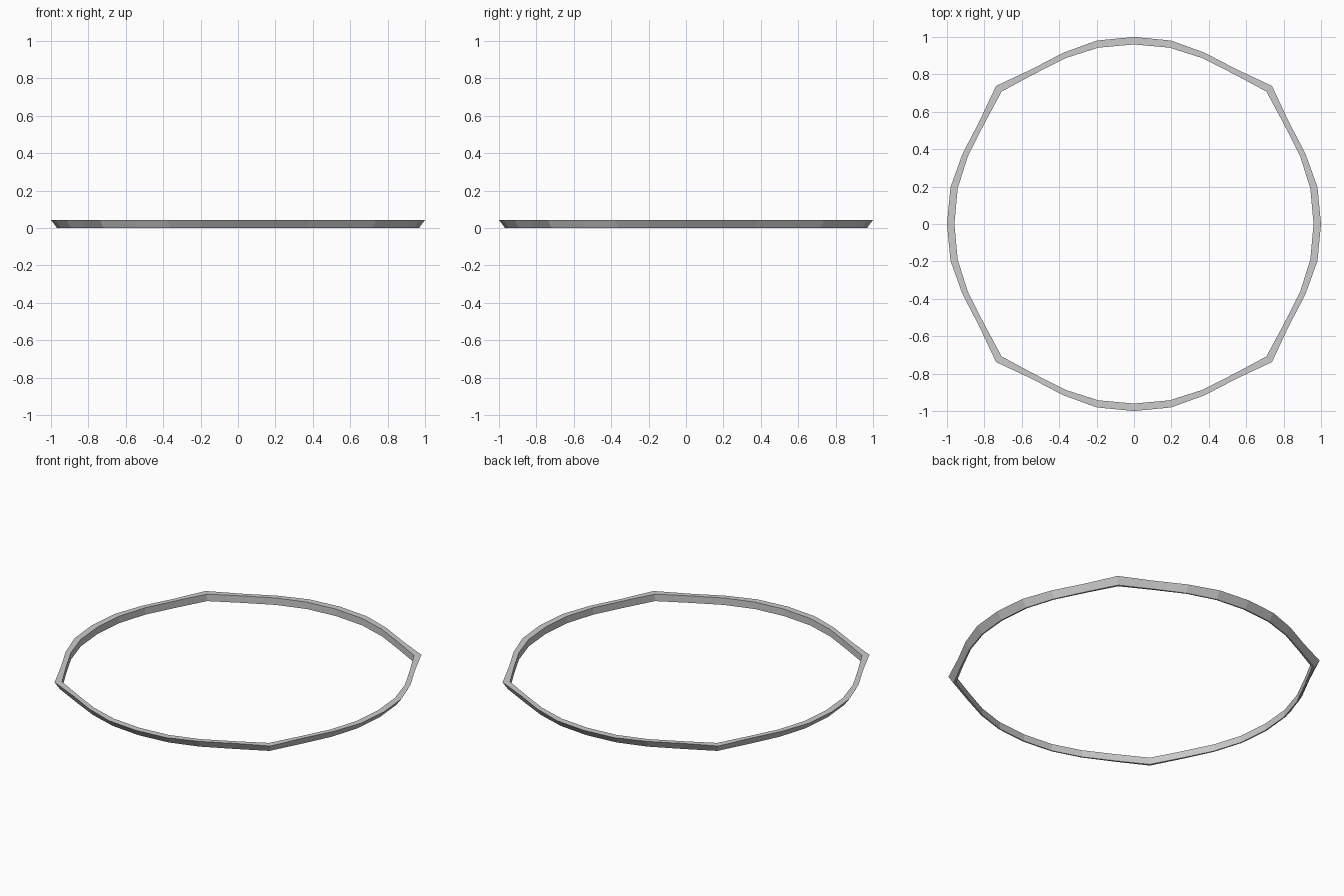
import bpy, bmesh

if "Cube" in bpy.data.objects:
    bpy.data.objects.remove(bpy.data.objects["Cube"])

# one eighth of each outline, from the middle of a side to the corner
OUTER_TOP = [(0, 1.0), (0.197, 0.981), (0.375, 0.917), (0.55, 0.826), (0.738, 0.738)]
OUTER_LOW = [(0, 0.968), (0.191, 0.950), (0.366, 0.895), (0.540, 0.810), (0.718, 0.718)]
INNER = [(0, 0.960), (0.189, 0.943), (0.363, 0.888), (0.535, 0.801), (0.708, 0.708)]
HEIGHT = 0.043


def full_loop(eighth):
    """Mirror the eighth about the diagonal, then turn it four times."""
    quarter = eighth + [(y, x) for x, y in reversed(eighth[1:-1])]
    points = []
    for _ in range(4):
        points += quarter
        quarter = [(y, -x) for x, y in quarter]
    return points


# cross-section: leaning outer wall, upright inner wall
bm = bmesh.new()
section = [(OUTER_LOW, 0), (OUTER_TOP, HEIGHT), (INNER, HEIGHT), (INNER, 0)]
loops = [[bm.verts.new((x, y, z)) for x, y in full_loop(e)] for e, z in section]
n = len(loops[0])
for k in range(4):
    a, b = loops[k], loops[(k + 1) % 4]
    for i in range(n):
        j = (i + 1) % n
        bm.faces.new((a[i], a[j], b[j], b[i]))
bmesh.ops.recalc_face_normals(bm, faces=bm.faces)

# rim ring
mesh = bpy.data.meshes.new("rim_ring")
bm.to_mesh(mesh)
bm.free()
bpy.context.collection.objects.link(bpy.data.objects.new("rim_ring", mesh))
